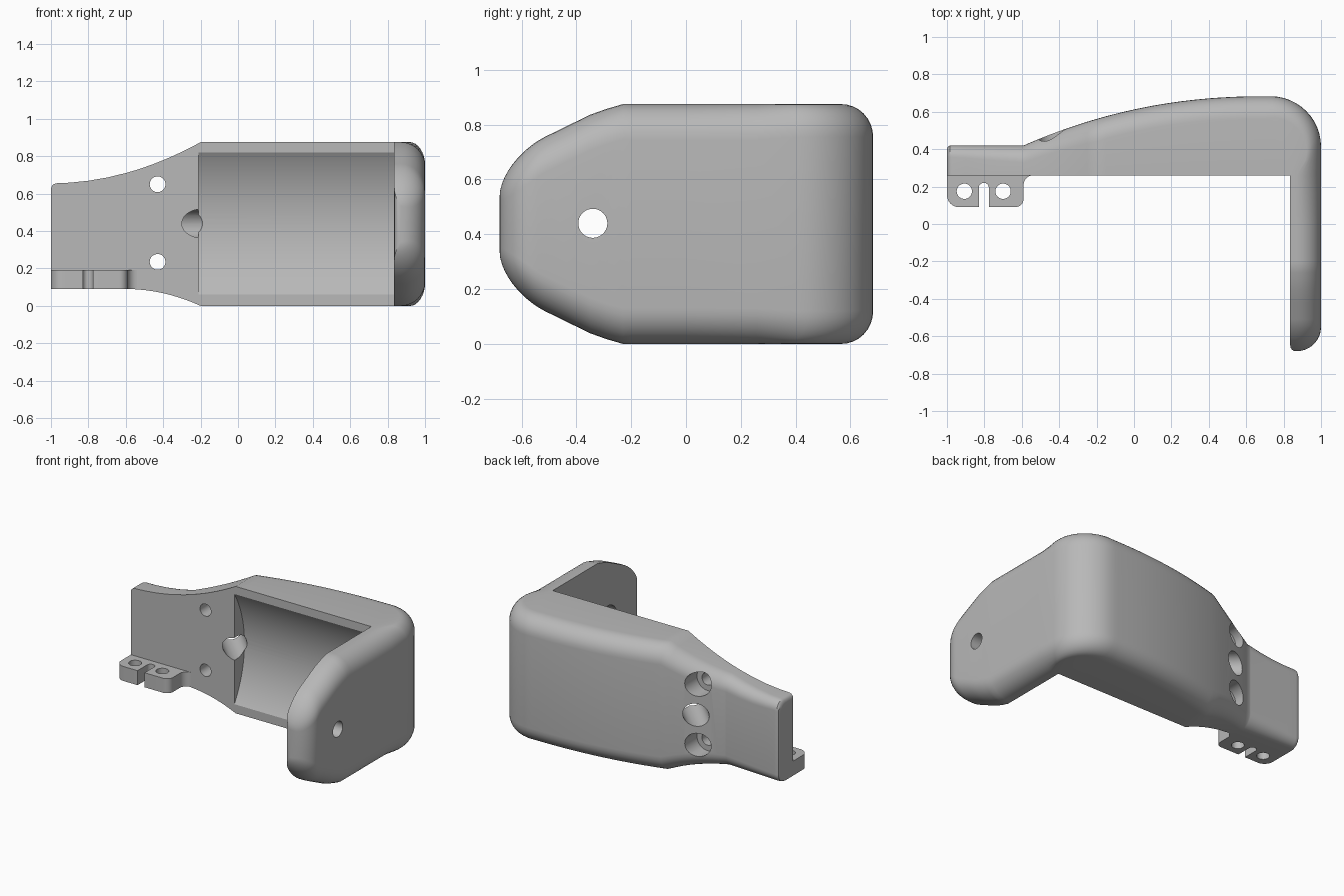
import bpy, bmesh, math
from mathutils import Vector

cube = bpy.data.objects.get("Cube")
if cube:
    bpy.data.objects.remove(cube, do_unlink=True)

grey = bpy.data.materials.new("plain grey")
grey.use_nodes = True
COLOUR = (0.48, 0.48, 0.48, 1)
grey.diffuse_color = COLOUR
grey.node_tree.nodes["Principled BSDF"].inputs["Base Color"].default_value = COLOUR

MID = 0.44       # middle height
FRONT = 0.26     # front face of the back plate
INNER = 0.835    # inner face of the side arm


def make_object(name, bm):
    bmesh.ops.recalc_face_normals(bm, faces=bm.faces)
    mesh = bpy.data.meshes.new(name)
    bm.to_mesh(mesh)
    bm.free()
    mesh.materials.append(grey)
    obj = bpy.data.objects.new(name, mesh)
    bpy.context.collection.objects.link(obj)
    return obj


def cylinder(name, a, b, radius, sides=40):
    a, b = Vector(a), Vector(b)
    bm = bmesh.new()
    bmesh.ops.create_cone(bm, cap_ends=True, segments=sides, radius1=radius,
                          radius2=radius, depth=(b - a).length)
    turn = (b - a).to_track_quat('Z', 'Y').to_matrix().to_4x4()
    bm.transform(turn)
    bmesh.ops.translate(bm, verts=bm.verts, vec=(a + b) / 2)
    return make_object(name, bm)


def box(name, low, high):
    low, high = Vector(low), Vector(high)
    bm = bmesh.new()
    bmesh.ops.create_cube(bm, size=1)
    bmesh.ops.scale(bm, verts=bm.verts, vec=high - low)
    bmesh.ops.translate(bm, verts=bm.verts, vec=(low + high) / 2)
    return make_object(name, bm)


def cut(obj, cutters):
    bpy.context.view_layer.objects.active = obj
    for cutter in cutters:
        cutter.hide_render = True
        mod = obj.modifiers.new("cut", 'BOOLEAN')
        mod.operation = 'DIFFERENCE'
        mod.solver = 'EXACT'
        mod.object = cutter
        bpy.ops.object.modifier_apply(modifier=mod.name)
        bpy.data.objects.remove(cutter, do_unlink=True)


def smooth(obj):
    bpy.ops.object.select_all(action='DESELECT')
    obj.select_set(True)
    bpy.context.view_layer.objects.active = obj
    bpy.ops.object.shade_smooth_by_angle(angle=math.radians(30))


def round_off(distance, radius):
    """How far a rounded edge lies inside the corner, at a distance from the end."""
    d = min(max(distance, 0), radius)
    return radius - math.sqrt(radius ** 2 - (radius - d) ** 2)


def section(inner, outer, low, high, fillet, steps=8):
    """Closed ring across the bracket, with both outer edges rounded."""
    inner, outer = Vector(inner), Vector(outer)
    depth = (outer - inner).length
    way = (outer - inner) / depth
    r = min(fillet, depth * 0.8)
    ring = [(0, low)]
    for i in range(steps + 1):
        a = math.pi / 2 * i / steps
        ring.append((depth - r + r * math.sin(a), low + r - r * math.cos(a)))
    ring += [(t, low + high - z) for t, z in reversed(ring)]
    return [(*(inner + way * t), z) for t, z in ring]


# Back plate sections: narrow mounting end widening into the curved back
def back_y(x):
    if x < -0.59:
        return 0.42 - round_off(x + 1, 0.02)
    u = (0.7 - x) / 1.29
    return 0.683 - 0.263 * u ** 2.15


sections = []
left_xs = [-1, -0.995, -0.985, -0.97, -0.9, -0.8, -0.7, -0.6, -0.59]
left_xs += [-0.55 + 0.05 * i for i in range(26)]
for x in left_xs:
    u = min((x + 1) / 0.8, 1)
    v = min(max((x + 0.6) / 0.4, 0), 1)
    high = 0.655 + 0.22 * u ** 2 - round_off(x + 1, 0.03)
    low = 0.09 * (1 - v ** 2)
    fillet = 0.06 + 0.06 * u
    sections.append(section((min(x, INNER), FRONT), (x, back_y(x)), low, high, fillet))

# Rounded corner, turning about the inner edge
for i in range(13):
    a = math.pi / 2 * i / 12
    outer = (0.73 + 0.27 * math.sin(a), 0.413 + 0.27 * math.cos(a))
    sections.append(section((INNER, FRONT), outer, 0, 0.875, 0.12))

# Side arm: straight, then tapering to a rounded tip
END = -0.68
arm_ys = [FRONT, 0, -0.2, -0.23, -0.26, -0.29, -0.35, -0.42, -0.49]
arm_ys += [END + 0.17 * math.cos(math.pi / 2 * i / 14) ** 2 for i in range(15)]
for y in arm_ys:
    half = 0.4375
    if y < -0.23:
        half -= 0.49 * (-0.23 - y) - 0.02 * min((-0.23 - y) / 0.1, 1)
        half = min(half, 0.4375 - 0.3 * max(-0.25 - y, 0))
    if y < -0.5:
        half -= 0.8 * round_off(y - END, 0.17)
    inner_x = INNER + round_off(y - END, 0.03)
    outer_x = 1 - round_off(y - END, 0.13)
    sections.append(section((inner_x, y), (outer_x, y), 0.4375 - half, 0.4375 + half, 0.13))

# Skin the sections into one body
bm = bmesh.new()
rings = [[bm.verts.new(p) for p in s] for s in sections]
for a, b in zip(rings, rings[1:]):
    for i in range(len(a)):
        j = (i + 1) % len(a)
        bm.faces.new((a[i], a[j], b[j], b[i]))
bm.faces.new(rings[0])
bm.faces.new(rings[-1])
bmesh.ops.remove_doubles(bm, verts=bm.verts, dist=0.0005)
bmesh.ops.dissolve_degenerate(bm, edges=bm.edges, dist=0.0005)
bracket = make_object("bracket_body", bm)

# Concave grip recess, screw holes, slanted hole and arm hole
HOLE_X = -0.43
R = 0.71
axis_y = FRONT - math.sqrt(R ** 2 - 0.38 ** 2)
cutters = [cylinder("recess", (-0.21, axis_y, MID), (INNER, axis_y, MID), R, 160)]
for z in (0.235, 0.65):
    cutters.append(cylinder("screw_hole", (HOLE_X, 0.1, z), (HOLE_X, 0.8, z), 0.042))
    cutters.append(cylinder("screw_head", (HOLE_X, 0.38, z), (HOLE_X, 0.8, z), 0.08))
cutters.append(cylinder("slanted_hole", (-0.61, 0.68, MID), (-0.03, 0.1, MID), 0.078))
cutters.append(cylinder("arm_hole", (0.7, -0.34, MID), (1.2, -0.34, MID), 0.053))
cutters.append(cylinder("arm_counterbore", (0.7, -0.34, MID), (0.895, -0.34, MID), 0.1))
cut(bracket, cutters)
smooth(bracket)


# Mounting lug: rounded outline with a flared root
def arc(cx, cy, r, start, end, steps=8):
    angles = [math.radians(start + (end - start) * i / steps) for i in range(steps + 1)]
    return [(cx + r * math.cos(a), cy + r * math.sin(a)) for a in angles]


outline = [(-1, 0.3)] + arc(-0.935, 0.155, 0.065, 180, 270)
outline += arc(-0.635, 0.135, 0.045, 270, 360) + arc(-0.54, 0.21, 0.05, 180, 90) + [(-0.54, 0.3)]
bm = bmesh.new()
base = bm.faces.new([bm.verts.new((x, y, 0.0905)) for x, y in outline])
top = bmesh.ops.extrude_face_region(bm, geom=[base])["geom"]
bmesh.ops.translate(bm, verts=[v for v in top if isinstance(v, bmesh.types.BMVert)],
                    vec=(0, 0, 0.1))
lug = make_object("mounting_lug", bm)

SLOT_X = -0.803
cutters = [box("slot", (SLOT_X - 0.027, 0, 0), (SLOT_X + 0.027, 0.193, 0.4)),
           cylinder("slot_end", (SLOT_X, 0.193, 0), (SLOT_X, 0.193, 0.4), 0.0271)]
for x in (-0.907, -0.7):
    cutters.append(cylinder("lug_hole", (x, 0.175, 0), (x, 0.175, 0.4), 0.041))
cut(lug, cutters)
smooth(lug)
